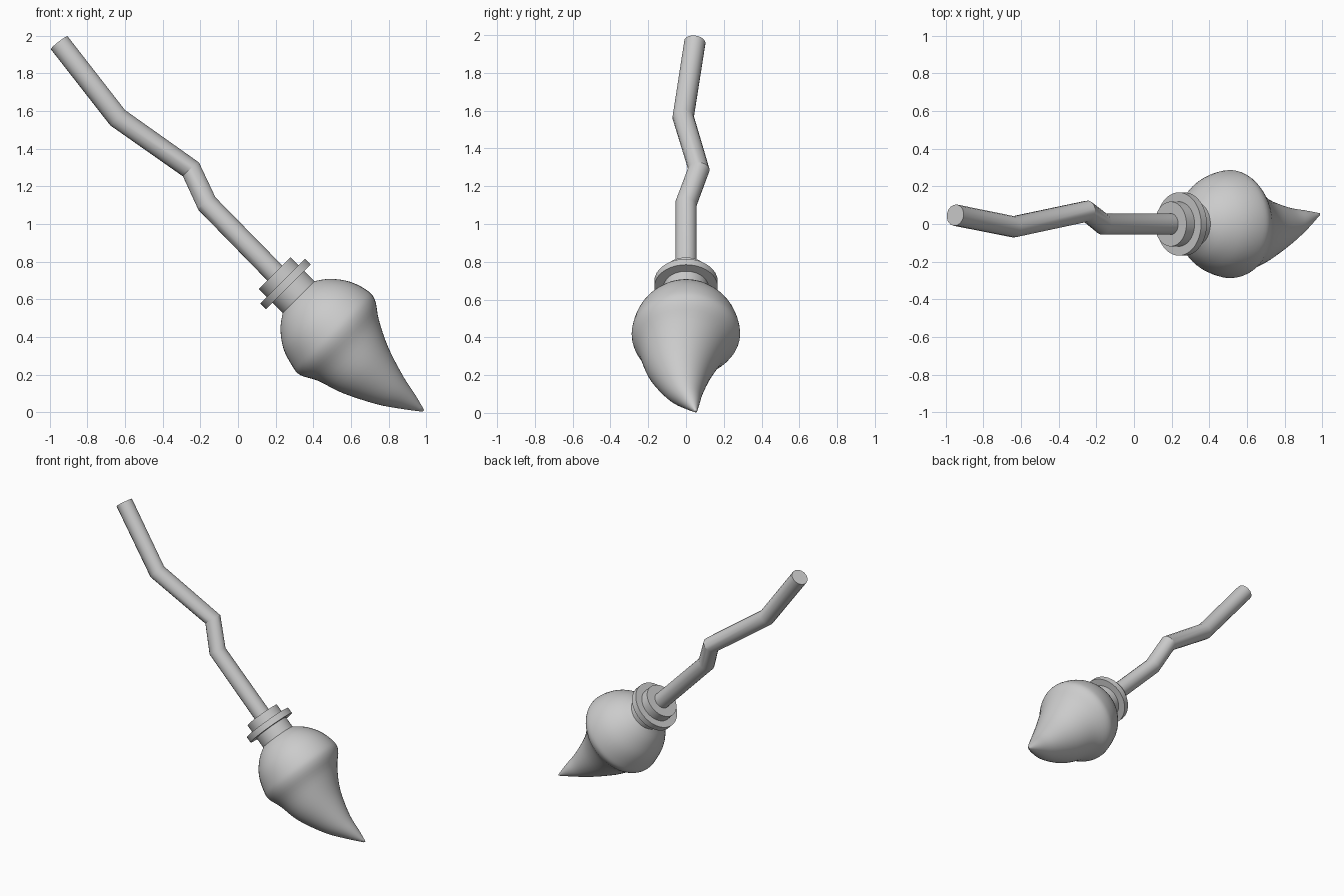
import bpy, bmesh, math
from mathutils import Vector

if "Cube" in bpy.data.objects:
    bpy.data.objects.remove(bpy.data.objects["Cube"])

ORIGIN = Vector((0.467, 0, 0.467))
ALONG = Vector((1, 0, -1)).normalized()   # down the broom axis
SIDE = Vector((1, 0, 1)).normalized()
Y = Vector((0, 1, 0))


def finish(obj, angle):
    bpy.ops.object.select_all(action='DESELECT')
    obj.select_set(True)
    bpy.context.view_layer.objects.active = obj
    bpy.ops.object.shade_smooth_by_angle(angle=math.radians(angle))


def loft(name, rings, sides=48, angle=35):
    """Rings are (distance along axis, radius, side offset, y offset)."""
    bm = bmesh.new()
    loops = []
    for u, r, v, y in rings:
        centre = ORIGIN + ALONG * u + SIDE * v + Y * y
        loops.append([bm.verts.new(centre + r * (SIDE * math.cos(a) + Y * math.sin(a)))
                      for a in (2 * math.pi * i / sides for i in range(sides))])
    for a, b in zip(loops, loops[1:]):
        for i in range(sides):
            j = (i + 1) % sides
            bm.faces.new((a[i], a[j], b[j], b[i]))
    bm.faces.new(loops[0])
    bm.faces.new(loops[-1])
    bmesh.ops.recalc_face_normals(bm, faces=bm.faces)
    mesh = bpy.data.meshes.new(name)
    bm.to_mesh(mesh)
    bm.free()
    obj = bpy.data.objects.new(name, mesh)
    bpy.context.collection.objects.link(obj)
    finish(obj, angle)
    return obj


def smooth_rings(keys, steps=4):
    """Catmull-Rom interpolation through the key rings."""
    k = [Vector(q) for q in keys]
    k = [2 * k[0] - k[1]] + k + [2 * k[-1] - k[-2]]
    out = []
    for p0, p1, p2, p3 in zip(k, k[1:], k[2:], k[3:]):
        for s in range(steps):
            t = s / steps
            out.append(0.5 * (2 * p1 + (p2 - p0) * t + (2 * p0 - 5 * p1 + 4 * p2 - p3) * t * t
                              + (3 * p1 - p0 - 3 * p2 + p3) * t ** 3))
    return out + [k[-2]]


# Crooked handle
path = [(-0.95, 0.047, 1.963), (-0.64, -0.015, 1.565), (-0.25, 0.068, 1.29),
        (-0.165, 0, 1.108), (0.24, 0, 0.694)]
curve = bpy.data.curves.new("handle", 'CURVE')
curve.dimensions = '3D'
curve.bevel_depth = 0.057
curve.bevel_resolution = 6
curve.use_fill_caps = True
spline = curve.splines.new('POLY')
spline.points.add(len(path) - 1)
for point, co in zip(spline.points, path):
    point.co = (*co, 1)
handle = bpy.data.objects.new("handle", curve)
bpy.context.collection.objects.link(handle)
handle.select_set(True)
bpy.context.view_layer.objects.active = handle
bpy.ops.object.convert(target='MESH')
finish(bpy.context.view_layer.objects.active, 25)

# Collar and its raised band
loft("collar", [(-0.385, 0.119, 0, 0), (-0.18, 0.119, 0, 0)])
loft("collar_band", [(-0.324, 0.168, 0, 0), (-0.281, 0.168, 0, 0)])

# Bristle bundle: round bulb drawn out into a bent tip
loft("bristles", smooth_rings([
    (-0.215, 0.105, 0, 0), (-0.156, 0.185, 0, 0), (-0.07, 0.25, 0, 0),
    (0.03, 0.283, 0, 0), (0.095, 0.281, -0.006, -0.003), (0.182, 0.229, -0.013, -0.02),
    (0.32, 0.172, -0.024, -0.032), (0.49, 0.102, -0.008, -0.012),
    (0.60, 0.053, 0.018, 0.02), (0.692, 0.006, 0.041, 0.052)]), angle=60)
